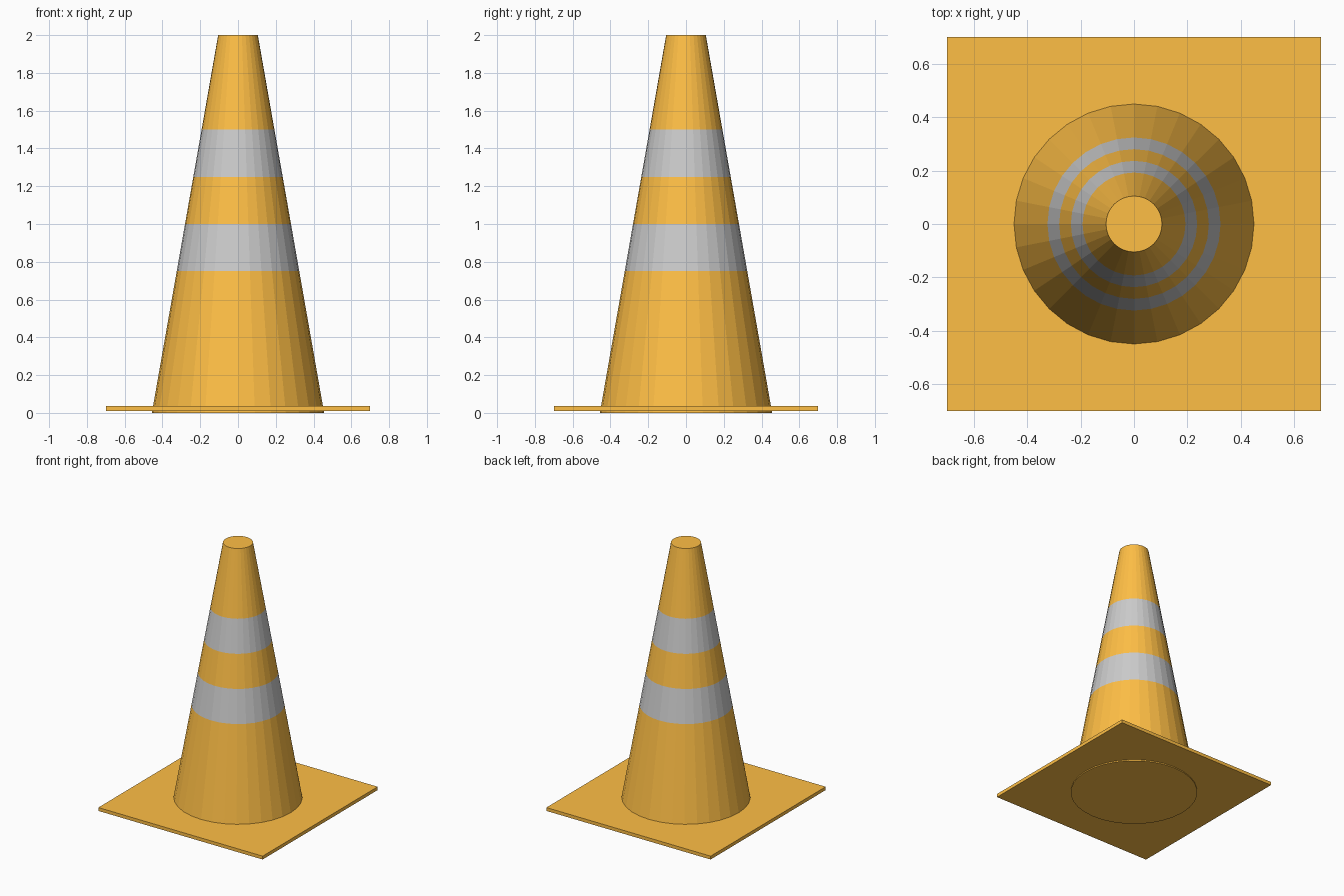
import bpy, bmesh, math

if "Cube" in bpy.data.objects:
    bpy.data.objects.remove(bpy.data.objects["Cube"])

SIDES = 32
R_BOTTOM, R_TOP, HEIGHT = 0.456, 0.105, 2.0


def material(name, rgb):
    mat = bpy.data.materials.new(name)
    mat.diffuse_color = (*rgb, 1.0)
    mat.use_nodes = True
    mat.node_tree.nodes["Principled BSDF"].inputs["Base Color"].default_value = mat.diffuse_color
    return mat


def finish(bm, name, mats):
    bmesh.ops.recalc_face_normals(bm, faces=bm.faces)
    mesh = bpy.data.meshes.new(name)
    bm.to_mesh(mesh)
    bm.free()
    for mat in mats:
        mesh.materials.append(mat)
    obj = bpy.data.objects.new(name, mesh)
    bpy.context.collection.objects.link(obj)
    return obj


orange = material("orange", (1.0, 0.52, 0.06))
grey = material("reflective_grey", (0.8, 0.8, 0.8))

# Tapered cone body: stacked rings, alternate sections are reflective bands
levels = [0.0, 0.75, 1.0, 1.25, 1.5, HEIGHT]
bm = bmesh.new()
rings = []
for z in levels:
    r = R_BOTTOM + (R_TOP - R_BOTTOM) * z / HEIGHT
    angles = [2 * math.pi * i / SIDES for i in range(SIDES)]
    rings.append([bm.verts.new((r * math.cos(a), r * math.sin(a), z)) for a in angles])
for section, (low, high) in enumerate(zip(rings, rings[1:])):
    for i in range(SIDES):
        j = (i + 1) % SIDES
        face = bm.faces.new((low[i], low[j], high[j], high[i]))
        face.material_index = section % 2
bm.faces.new(rings[0])
bm.faces.new(rings[-1])
finish(bm, "cone_body", [orange, grey])

# Thin square base plate, slightly above the bottom of the cone
bm = bmesh.new()
bmesh.ops.create_cube(bm, size=1.0)
bmesh.ops.scale(bm, vec=(1.4, 1.4, 0.026), verts=bm.verts)
bmesh.ops.translate(bm, vec=(0, 0, 0.023), verts=bm.verts)
finish(bm, "base_plate", [orange])
